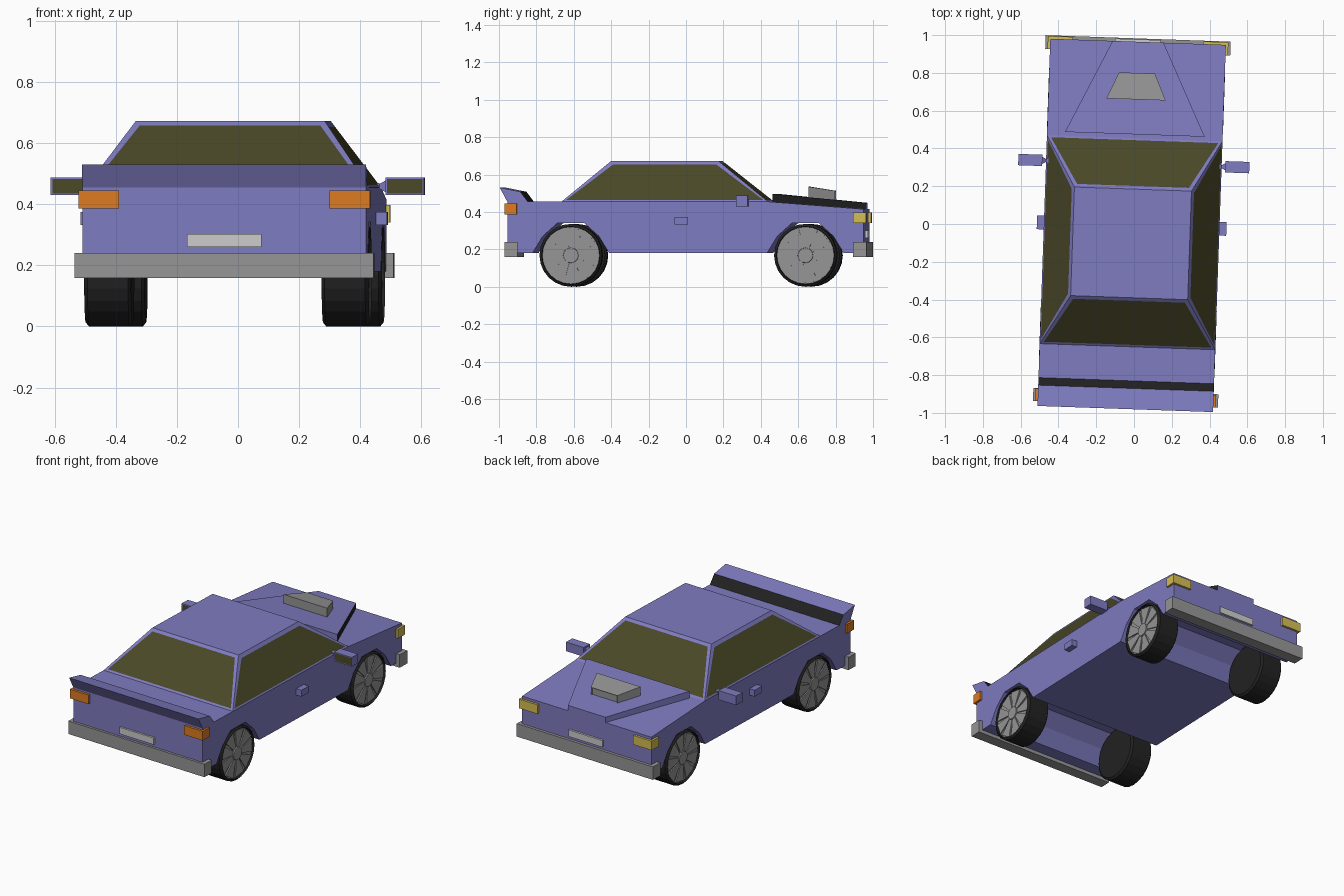
import bpy, bmesh, math
from mathutils import Matrix, Vector

cube = bpy.data.objects.get("Cube")
if cube:
    bpy.data.objects.remove(cube, do_unlink=True)

# The car stands slightly turned on the ground
PLACE = Matrix.Translation((-0.012, 0, 0)) @ Matrix.Rotation(math.radians(-2), 4, 'Z')


def material(name, r, g, b):
    m = bpy.data.materials.new(name)
    m.use_nodes = True
    m.diffuse_color = (r, g, b, 1)
    m.node_tree.nodes["Principled BSDF"].inputs["Base Color"].default_value = (r, g, b, 1)
    return m


BLUE = material("violet_blue_paint", .21, .2, .53)
GLASS = material("olive_glass", .069, .065, .02)
BLACK = material("black_rubber", .016, .016, .016)
GREY = material("grey_metal", .3, .3, .3)
PLATE = material("pale_plate", .6, .6, .6)
ORANGE = material("orange_lens", .72, .2, .015)
YELLOW = material("yellow_lens", .66, .51, .09)


def finish(name, bm, *mats, mirror=False):
    me = bpy.data.meshes.new(name)
    bm.to_mesh(me)
    bm.free()
    for m in mats:
        me.materials.append(m)
    ob = bpy.data.objects.new(name, me)
    bpy.context.collection.objects.link(ob)
    ob.matrix_world = PLACE
    if mirror:
        ob.modifiers.new("Mirror", 'MIRROR')
    return ob


def loft(rings, bm=None):
    """Skin a stack of equal point rings and cap both ends."""
    bm = bm or bmesh.new()
    vs = [[bm.verts.new(p) for p in ring] for ring in rings]
    n = len(rings[0])
    for a, b in zip(vs, vs[1:]):
        for i in range(n):
            j = (i + 1) % n
            bm.faces.new((a[i], a[j], b[j], b[i]))
    bm.faces.new(vs[0][::-1])
    bm.faces.new(vs[-1])
    bmesh.ops.recalc_face_normals(bm, faces=bm.faces)
    bm.normal_update()
    return bm


def prism(profile, half):
    """Extrude a side profile (y, z) across the car."""
    return loft([[(x, y, z) for y, z in profile] for x in (-half, half)])


def box(x, y, z):
    return loft([[(x[0], y[0], h), (x[1], y[0], h), (x[1], y[1], h), (x[0], y[1], h)] for h in z])


def paint(bm, index, rule):
    for f in bm.faces:
        if rule(f.normal):
            f.material_index = index


def inset(bm, index, width, depth, rule):
    faces = [f for f in bm.faces if rule(f.normal)]
    bmesh.ops.inset_individual(bm, faces=faces, thickness=width, depth=depth)
    for f in faces:
        f.material_index = index


HALF = .465
WHEELS = {"rear": -.6, "front": .655}
SILL, BELT = .18, .455

# Lower body with wheel arches running across
arch = [(-.205, SILL), (-.15, .27), (-.07, .342), (.07, .342), (.15, .27), (.205, SILL)]
profile = [(-.94, SILL)]
for y in WHEELS.values():
    profile += [(y + a, z) for a, z in arch]
profile += [(.965, SILL), (.965, .415), (.455, BELT), (-.94, BELT)]
finish("body", prism(profile, HALF), BLUE)


# Cabin with inset windows
def rect(half, back, front, z):
    return [(-half, back, z), (half, back, z), (half, front, z), (-half, front, z)]


cabin = loft([rect(HALF, -.65, .455, BELT), rect(.31, -.39, .185, .672)])
inset(cabin, 1, .026, 0, lambda n: abs(n.z) < .95)
finish("cabin", cabin, BLUE, GLASS)


# Raised hood panel, wide at the windscreen
def wedge(back, front, drop=0):
    (bw, by, bz), (fw, fy, fz) = back, front
    return [(-bw, by, bz - drop), (bw, by, bz - drop), (fw, fy, fz - drop), (-fw, fy, fz - drop)]


back, front = (.37, .475, .497), (.135, .965, .449)
panel = loft([wedge(back, front, .045), wedge(back, front)])
paint(panel, 1, lambda n: n.x > .5)
finish("hood_panel", panel, BLUE, BLACK)

# Hood air scoop with a shallow mouth
back, front = (.157, .66, .535), (.095, .8, .513)
scoop = loft([wedge(back, front, .065), wedge(back, front)])
inset(scoop, 0, .008, -.01, lambda n: n.y > .8)
finish("hood_scoop", scoop, GREY)

# Tail spoiler
spoiler = prism([(-.94, BELT), (-.98, .53), (-.87, .508), (-.83, BELT)], HALF)
paint(spoiler, 1, lambda n: n.y > .5)
finish("spoiler", spoiler, BLUE, BLACK)

# Bumpers, lamps and number plates at each end
for end, y, lens, lamp_z, plate_y in (
        ("rear", (-.955, -.885), ORANGE, (.387, .445), (-.952, -.93)),
        ("front", (.91, .983), YELLOW, (.34, .398), (.95, .978))):
    finish(end + "_bumper", box((-.49, .49), y, (.158, .24)), GREY)
    finish(end + "_lamps", box((.345, .478), (y[0], y[1] - .004), lamp_z), lens, mirror=True)
    finish(end + "_plate", box((-.122, .122), plate_y, (.26, .302)), PLATE)

# Wing mirrors on tapered stalks, and door handles
mirror_box = box((.485, .612), (.29, .35), (.43, .488))
inset(mirror_box, 1, .008, 0, lambda n: n.y < -.9)
finish("wing_mirrors", mirror_box, BLUE, GLASS, mirror=True)


def yz_square(x, r):
    return [(x, .32 - r, .459 - r), (x, .32 + r, .459 - r), (x, .32 + r, .459 + r), (x, .32 - r, .459 + r)]


finish("mirror_stalks", loft([yz_square(.43, .022), yz_square(.465, .008), yz_square(.487, .02)]),
       BLUE, mirror=True)
finish("door_handles", box((.45, .502), (-.045, .028), (.333, .374)), BLUE, mirror=True)

# Wheels: dished tyre, rim disc, nine spokes and a hub
RADIUS = .168


def circle(x, r, y, n=24):
    return [(x, y + r * math.cos(math.tau * i / n), RADIUS + r * math.sin(math.tau * i / n))
            for i in range(n)]


def spoke(x, y, angle):
    pts = []
    for r, spread in ((.03, -.3), (.15, -.28), (.15, .28), (.03, .3)):
        a = angle + spread
        pts.append((x, y + r * math.cos(a), RADIUS + r * math.sin(a)))
    return pts


for end, y in WHEELS.items():
    tyre = loft([circle(.312, .155, y), circle(.322, RADIUS, y), circle(.455, RADIUS, y),
                 circle(.466, .155, y), circle(.445, .152, y)])
    finish(end + "_tyres", tyre, BLACK, mirror=True)
    rim = loft([circle(.44, .153, y), circle(.45, .153, y)])
    for k in range(9):
        a = math.tau * k / 9
        loft([spoke(.446, y, a), spoke(.457, y, a)], rim)
    loft([circle(.446, .043, y, 12), circle(.463, .04, y, 12)], rim)
    finish(end + "_rims", rim, GREY, mirror=True)
